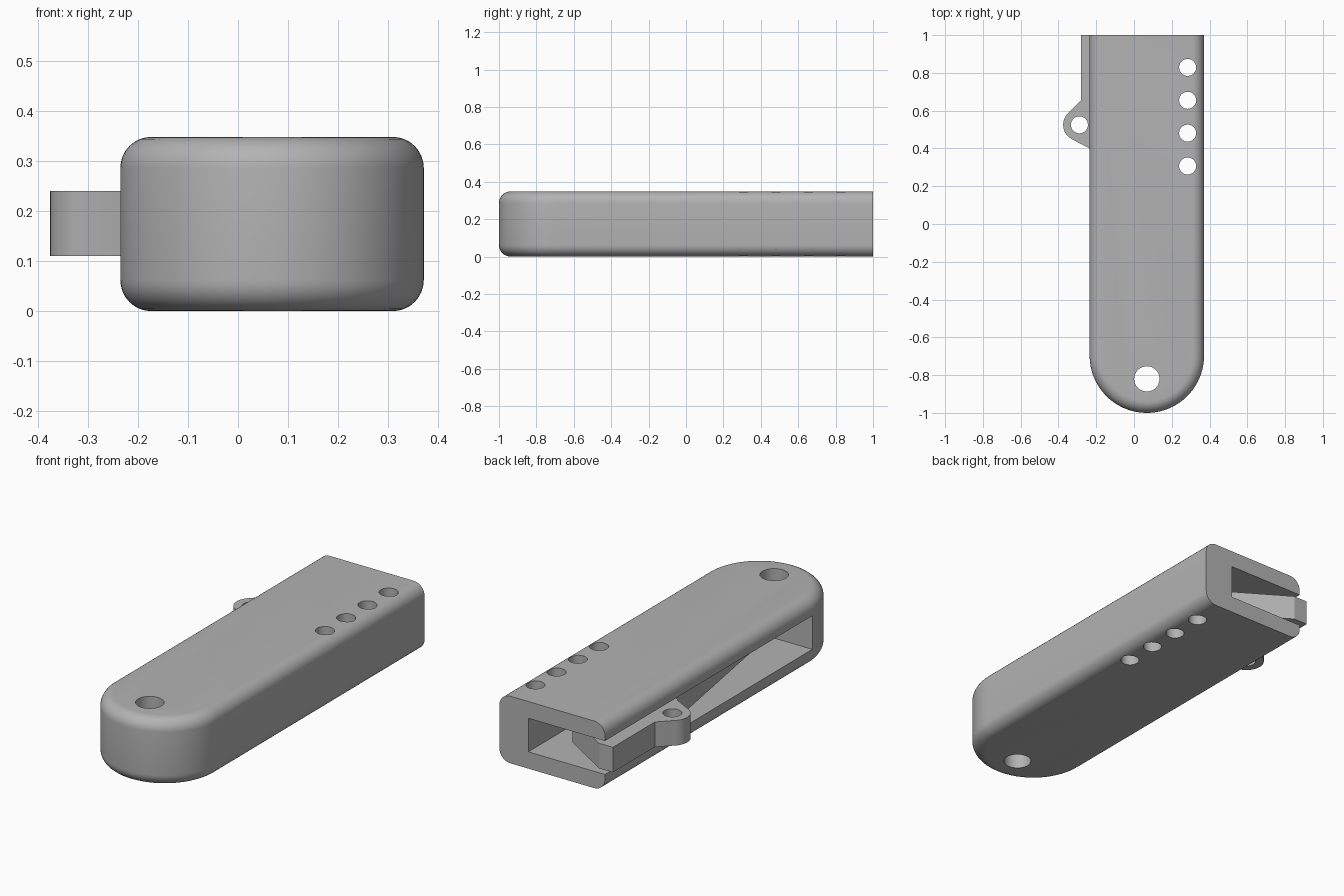
import bpy, bmesh
from math import sin, cos, pi, radians
from mathutils import Vector

cube = bpy.data.objects.get("Cube")
if cube:
    bpy.data.objects.remove(cube)

gray = bpy.data.materials.new("plain_gray")
gray.use_nodes = True
color = (0.45, 0.45, 0.45, 1)
gray.diffuse_color = color
gray.node_tree.nodes["Principled BSDF"].inputs["Base Color"].default_value = color

HEIGHT = 0.348
RADIUS = 0.303
CENTER = Vector((0.068, -0.697))


def arc(cx, cy, r, start, end, steps):
    angles = [radians(start + (end - start) * i / steps) for i in range(steps + 1)]
    return [(cx + r * cos(a), cy + r * sin(a)) for a in angles]


def prism(outline, z0, z1):
    bm = bmesh.new()
    face = bm.faces.new([bm.verts.new((x, y, z0)) for x, y in outline])
    top = bmesh.ops.extrude_face_region(bm, geom=[face])["geom"]
    verts = [v for v in top if isinstance(v, bmesh.types.BMVert)]
    bmesh.ops.translate(bm, verts=verts, vec=(0, 0, z1 - z0))
    bmesh.ops.recalc_face_normals(bm, faces=bm.faces)
    return bm


def add_object(name, bm):
    mesh = bpy.data.meshes.new(name)
    bm.to_mesh(mesh)
    bm.free()
    obj = bpy.data.objects.new(name, mesh)
    bpy.context.collection.objects.link(obj)
    obj.data.materials.append(gray)
    return obj


def cut(obj, cutters):
    for cutter in cutters:
        mod = obj.modifiers.new("cut", "BOOLEAN")
        mod.operation, mod.solver, mod.object = "DIFFERENCE", "EXACT", cutter
    bpy.context.view_layer.update()
    graph = bpy.context.evaluated_depsgraph_get()
    mesh = bpy.data.meshes.new_from_object(obj.evaluated_get(graph))
    obj.modifiers.clear()
    obj.data = mesh
    for cutter in cutters:
        bpy.data.objects.remove(cutter)


def hole(x, y, r):
    obj = add_object("hole_cutter", prism(arc(x, y, r, 0, 352.5, 47), -0.1, 0.5))
    obj.hide_render = True
    return obj


def smooth(obj):
    bpy.ops.object.select_all(action="DESELECT")
    obj.select_set(True)
    bpy.context.view_layer.objects.active = obj
    bpy.ops.object.shade_smooth_by_angle(angle=radians(30))


# Body: round-nosed bar with filleted rims, sliced flat at the back
left, right = CENTER.x + RADIUS, CENTER.x - RADIUS
outline = arc(CENTER.x, CENTER.y, RADIUS, 180, 360, 40) + [(left, 1.3), (right, 1.3)]
bm = prism(outline, 0, HEIGHT)
rims = [e for e in bm.edges if abs(e.verts[0].co.z - e.verts[1].co.z) < 0.001]
bmesh.ops.bevel(bm, geom=rims, offset=0.062, segments=8, profile=0.5, affect="EDGES")
cut_geom = bm.verts[:] + bm.edges[:] + bm.faces[:]
bmesh.ops.bisect_plane(bm, geom=cut_geom, plane_co=(0, 1, 0), plane_no=(0, 1, 0), clear_outer=True)
bmesh.ops.holes_fill(bm, edges=[e for e in bm.edges if e.is_boundary])
bmesh.ops.recalc_face_normals(bm, faces=bm.faces)
body = add_object("body", bm)

# Slot open to the side and the back, cord hole and row of pin holes
slot = [(-0.5, -0.70), (0.205, -0.70), (0.205, 1.2), (-0.5, 1.2)]
cutters = [add_object("slot_cutter", prism(slot, 0.087, 0.261))]
cutters.append(hole(CENTER.x, -0.82, 0.067))
cutters += [hole(0.284, 0.307 + 0.174 * i, 0.045) for i in range(4)]
cut(body, cutters)
smooth(body)

# Lever: wedge inside the slot with a drilled ear outside
profile = [(-0.28, 1.0), (-0.28, 0.655)]
profile += arc(-0.289, 0.525, 0.086, 135, 243, 16)
profile += [(-0.235, 0.40), (-0.19, 0.36), (-0.02, -0.62), (0.02, -0.62), (0.067, 0.834), (-0.2, 1.0)]
lever = add_object("lever", prism(profile, 0.11, 0.24))
cut(lever, [hole(-0.289, 0.525, 0.045)])
smooth(lever)
